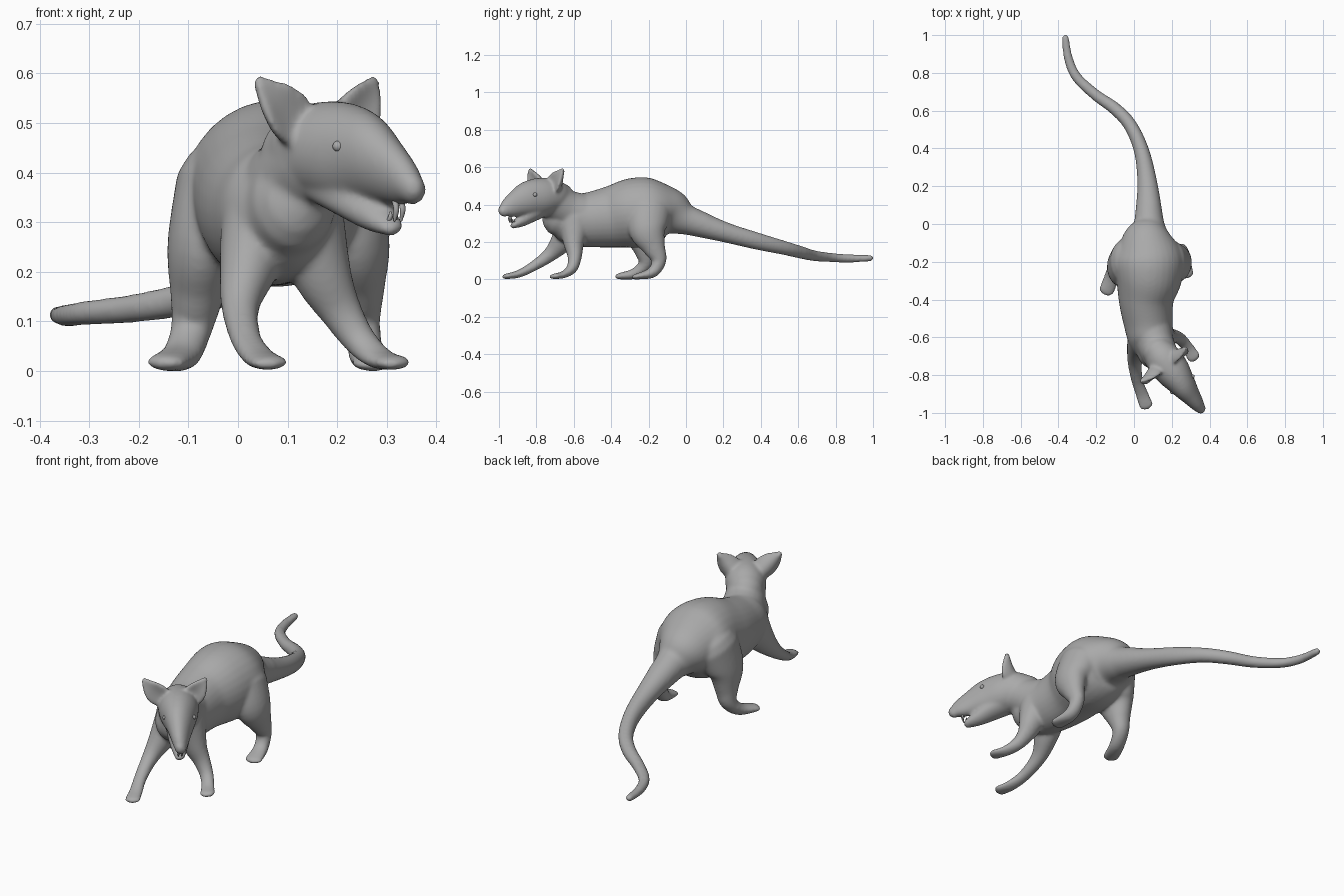
import bpy, bmesh, math
from mathutils import Vector

cube = bpy.data.objects.get("Cube")
if cube:
    bpy.data.objects.remove(cube)

grey = bpy.data.materials.new("plain grey")
grey.use_nodes = True
GREY = (0.4, 0.4, 0.4, 1)
grey.diffuse_color = GREY
grey.node_tree.nodes["Principled BSDF"].inputs["Base Color"].default_value = GREY

X = Vector((1, 0, 0))
UP = Vector((0, 0, 1))
FORWARD = Vector((0.6, -0.8, 0))   # the head is turned to its left
LEFT = Vector((0.8, 0.6, 0))
SKULL = Vector((0.16, -0.72, 0))


def head_point(s, w, z):
    """Point at distance s along the head, w to its left, at height z."""
    return SKULL + FORWARD * s + LEFT * w + UP * z


def smooth_path(rows, steps=6):
    """Catmull-Rom through rows of (x, y, z, half width, half depth)."""
    rows = [Vector(r) for r in rows]
    out = []
    for i in range(len(rows) - 1):
        a, b, c, d = (rows[max(i - 1, 0)], rows[i], rows[i + 1],
                      rows[min(i + 2, len(rows) - 1)])
        for k in range(steps):
            t = k / steps
            out.append(0.5 * (2 * b + (c - a) * t + (2 * a - 5 * b + 4 * c - d) * t * t
                              + (3 * b - a - 3 * c + d) * t ** 3))
    return out + [rows[-1]]


def tube(bm, rows, ref=X, sides=24, cup=0):
    """Loft elliptical rings along a path, rounded at both ends; cup curls the edges."""
    path = smooth_path(rows)
    centres = [Vector(p[:3]) for p in path]
    rings = []
    for i, p in enumerate(path):
        tangent = (centres[min(i + 1, len(path) - 1)] - centres[max(i - 1, 0)]).normalized()
        side = (ref - tangent * ref.dot(tangent)).normalized()
        rings.append((centres[i], tangent, side, side.cross(tangent), p[3], p[4]))

    def cap(ring, sign):
        c, t, a, b, rw, rh = ring
        r = (rw + rh) / 2
        return [(c + t * sign * r * math.sin(q), t, a, b, rw * math.cos(q), rh * math.cos(q))
                for q in (0.4, 0.8, 1.15, 1.45)]

    rings = cap(rings[0], -1)[::-1] + rings + cap(rings[-1], 1)
    loops = []
    for c, t, a, b, rw, rh in rings:
        loop = []
        for k in range(sides):
            q = 2 * math.pi * k / sides
            u = math.cos(q)
            loop.append(bm.verts.new(c + a * rw * u + b * rh * math.sin(q)
                                     + FORWARD * cup * rw * u * u))
        loops.append(loop)
    for lo, hi in zip(loops, loops[1:]):
        for k in range(sides):
            j = (k + 1) % sides
            bm.faces.new((lo[k], lo[j], hi[j], hi[k]))
    bm.faces.new(loops[0][::-1])
    bm.faces.new(loops[-1])


def head_rows(rows):
    return [(*head_point(s, w, z), a, b) for s, w, z, a, b in rows]


def finish(bm, name):
    bmesh.ops.recalc_face_normals(bm, faces=bm.faces)
    for f in bm.faces:
        f.smooth = True
    mesh = bpy.data.meshes.new(name)
    bm.to_mesh(mesh)
    bm.free()
    mesh.materials.append(grey)
    obj = bpy.data.objects.new(name, mesh)
    bpy.context.collection.objects.link(obj)
    return obj


bm = bmesh.new()
# Torso from rump to chest
tube(bm, [(.08, .1, .292, .064, .063), (.08, 0, .32, .083, .083), (.072, -.08, .355, .138, .13),
          (.078, -.18, .36, .185, .18), (.078, -.28, .355, .178, .187), (.065, -.4, .334, .147, .165),
          (.075, -.52, .319, .13, .147), (.09, -.61, .32, .119, .136),
          (.105, -.67, .335, .092, .108)], sides=32)
# Tail
tube(bm, [(.08, 0, .32, .08, .08), (.072, .2, .255, .055, .055), (.042, .38, .205, .041, .046),
          (-.018, .52, .17, .036, .038), (-.1, .61, .146, .034, .034), (-.205, .685, .127, .03, .029),
          (-.305, .78, .117, .027, .025), (-.348, .88, .112, .024, .022),
          (-.363, .985, .114, .019, .018)])
# Neck
tube(bm, [(.09, -.55, .34, .11, .118), (.115, -.64, .375, .1, .105), (.16, -.73, .43, .09, .095)])
# Head and muzzle
tube(bm, head_rows([(-.05, 0, .435, .085, .085), (0, 0, .443, .096, .098), (.08, 0, .439, .092, .104),
                    (.16, 0, .428, .072, .095), (.23, 0, .405, .052, .073),
                    (.29, 0, .381, .037, .052), (.318, 0, .367, .028, .034)]))
# Lower jaw
tube(bm, head_rows([(.04, 0, .385, .068, .045), (.14, 0, .343, .055, .04),
                    (.2, 0, .313, .041, .032), (.248, 0, .291, .027, .018)]))
# Cupped ears, tilted slightly with the head
for m in (1, -1):
    tube(bm, head_rows([(.01, m * .055 - .008, .485, .045, .034), (.015, m * .085 - .012, .515, .055, .027),
                        (.02, m * .117 - .016, .55, .043, .02), (.018, m * .143 - .018, .582, .016, .014)]),
         ref=(LEFT * m - UP).normalized(), cup=0.5)
# Front legs, right then left
tube(bm, [(.045, -.59, .32, .078, .1), (.024, -.65, .22, .062, .07), (.005, -.725, .135, .04, .04),
          (.015, -.82, .068, .032, .027), (.04, -.895, .03, .034, .021), (.064, -.958, .017, .039, .015)])
tube(bm, [(.135, -.595, .32, .078, .095), (.168, -.6, .2, .061, .058), (.208, -.595, .12, .043, .038),
          (.247, -.61, .06, .034, .03), (.285, -.655, .026, .033, .02), (.315, -.703, .017, .038, .015)])
# Hind legs, right then left
tube(bm, [(-.03, -.2, .36, .1, .13), (-.07, -.225, .25, .074, .108), (-.083, -.215, .15, .054, .062),
          (-.094, -.215, .085, .042, .04), (-.114, -.27, .033, .04, .03), (-.144, -.35, .018, .042, .018)])
tube(bm, [(.18, -.2, .36, .1, .12), (.23, -.205, .26, .078, .1), (.247, -.17, .17, .05, .062),
          (.25, -.145, .1, .037, .04), (.258, -.18, .038, .037, .03), (.274, -.262, .016, .044, .016)])
body = finish(bm, "rodent_body")

# Fuse the parts into one soft skin
fuse = body.modifiers.new("fuse", 'REMESH')
fuse.mode = 'VOXEL'
fuse.voxel_size = 0.007
fuse.use_smooth_shade = True
soften = body.modifiers.new("soften", 'SMOOTH')
soften.factor = 0.5
soften.iterations = 16

# Eyes and incisors
for m, side in ((1, "left"), (-1, "right")):
    bm = bmesh.new()
    bmesh.ops.create_uvsphere(bm, u_segments=16, v_segments=10, radius=0.011)
    bmesh.ops.translate(bm, verts=bm.verts, vec=head_point(.16, m * .068, .453))
    finish(bm, side + "_eye")
    bm = bmesh.new()
    tube(bm, head_rows([(.27, m * .008, .345, .006, .006), (.276, m * .008, .325, .006, .005),
                        (.27, m * .008, .304, .003, .003)]), ref=LEFT, sides=10)
    finish(bm, side + "_upper_incisor")
    bm = bmesh.new()
    tube(bm, head_rows([(.243, m * .007, .295, .006, .005), (.254, m * .007, .31, .005, .004),
                        (.254, m * .006, .32, .003, .002)]), ref=LEFT, sides=10)
    finish(bm, side + "_lower_incisor")
